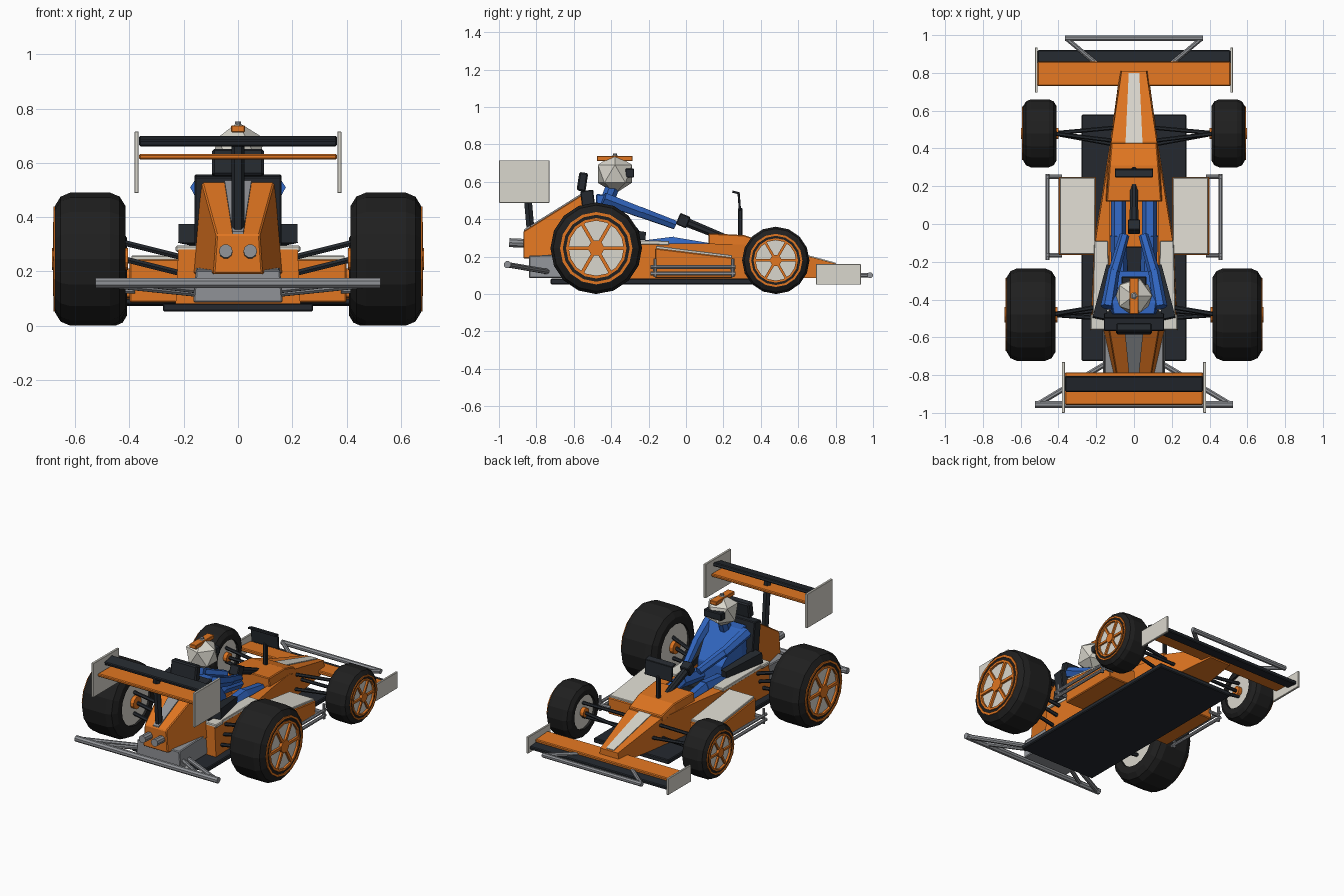
import bpy, bmesh, math
from mathutils import Vector, Matrix

if "Cube" in bpy.data.objects:
    bpy.data.objects.remove(bpy.data.objects["Cube"])

def mat(name, c):
    m = bpy.data.materials.new(name)
    m.diffuse_color = (*c, 1)
    m.use_nodes = True
    m.node_tree.nodes["Principled BSDF"].inputs["Base Color"].default_value = m.diffuse_color
    return m

ORANGE = mat("orange", (0.75, 0.18, 0.015))
DARK = mat("dark", (0.018, 0.022, 0.028))
RUBBER = mat("rubber", (0.014, 0.014, 0.014))
BLUE = mat("blue", (0.03, 0.13, 0.52))
WHITE = mat("white", (0.70, 0.68, 0.61))
METAL = mat("metal", (0.28, 0.29, 0.31))

def finish(name, bm, m, bevel=0):
    bmesh.ops.recalc_face_normals(bm, faces=bm.faces)
    me = bpy.data.meshes.new(name)
    bm.to_mesh(me)
    bm.free()
    ob = bpy.data.objects.new(name, me)
    bpy.context.collection.objects.link(ob)
    if m:
        me.materials.append(m)
    if bevel:
        b = ob.modifiers.new("bevel", 'BEVEL')
        b.width, b.segments = bevel, 1
    return ob

def box(name, x, y, z, m, rx=0, bevel=0.005):
    """Box from (min, max) ranges, tilted about its own x axis."""
    bm = bmesh.new()
    size = Vector((x[1] - x[0], y[1] - y[0], z[1] - z[0]))
    mid = Vector((sum(x), sum(y), sum(z))) / 2
    M = Matrix.Translation(mid) @ Matrix.Rotation(rx, 4, 'X') @ Matrix.Diagonal((*size, 1))
    bmesh.ops.create_cube(bm, size=1, matrix=M)
    return finish(name, bm, m, bevel)

def loft(name, sections, m, cx=0, bevel=0.005):
    """Skin of sections (y, half width bottom, half width top, z bottom, z top)."""
    bm = bmesh.new()
    rings = [[bm.verts.new(p) for p in ((cx - b, y, z0), (cx + b, y, z0), (cx + t, y, z1), (cx - t, y, z1))]
             for y, b, t, z0, z1 in sections]
    for r, q in zip(rings, rings[1:]):
        for i in range(4):
            bm.faces.new((r[i], r[(i + 1) % 4], q[(i + 1) % 4], q[i]))
    bm.faces.new(rings[0])
    bm.faces.new(rings[-1])
    return finish(name, bm, m, bevel)

def tube(name, a, b, r, m, n=8, r2=None):
    a, b = Vector(a), Vector(b)
    d = b - a
    M = Matrix.Translation((a + b) / 2) @ d.to_track_quat('Z', 'Y').to_matrix().to_4x4() \
        @ Matrix.Rotation(math.pi / n, 4, 'Z')
    bm = bmesh.new()
    bmesh.ops.create_cone(bm, cap_ends=True, segments=n, radius1=r, radius2=r2 or r, depth=d.length, matrix=M)
    return finish(name, bm, m)

def lathe(name, profile, centre, m, n=16):
    """Closed (x, radius) profile turned about a wheel axle."""
    bm = bmesh.new()
    cy, cz = centre
    rings = []
    for k in range(n):
        a = 2 * math.pi * k / n
        rings.append([bm.verts.new((x, cy + r * math.sin(a), cz - r * math.cos(a))) for x, r in profile])
    c = len(profile)
    for k in range(n):
        p, q = rings[k], rings[(k + 1) % n]
        for i in range(c):
            bm.faces.new((p[i], p[(i + 1) % c], q[(i + 1) % c], q[i]))
    return finish(name, bm, m)

def wheel(label, s, y, R, xi, xo):
    k = R / 0.245
    ch, c = 0.035 * k, (y, R)
    lathe(label + "_tyre", [(s * x, r) for x, r in (
        (xi, R * .62), (xi, R * .8), (xi + ch * .6, R * .94), (xi + ch * 1.6, R), (xo - ch * 1.6, R),
        (xo - ch * .6, R * .94), (xo, R * .8), (xo, R * .62))], c, RUBBER)
    for nm, r0, r1 in (("_outer_ring", .73, .79), ("_inner_ring", .60, .66)):
        lathe(label + nm, [(s * (xo - .01), R * r0), (s * (xo - .01), R * r1),
                           (s * (xo + .006), R * r1), (s * (xo + .006), R * r0)], c, ORANGE)
    tube(label + "_rim", (s * (xi + .015), y, R), (s * (xo - .008), y, R), R * .63, WHITE, 16)
    tube(label + "_hub", (s * (xi - .01), y, R), (s * (xo + .01), y, R), R * .17, ORANGE, 12)
    for i in range(6):
        a = math.pi / 3 * i + math.pi / 6
        d = Vector((0, math.sin(a), math.cos(a)))
        o = Vector((s * (xo - .003), y, R))
        tube(label + "_spoke", o + d * R * .1, o + d * R * .62, .013 * k, ORANGE, 4)

# Floor and main tub with cockpit opening
box("floor", (-.277, .277), (-.725, .58), (.052, .082), DARK)
tub = loft("tub_and_nose", [(-.56, .23, .22, .08, .28), (-.09, .21, .205, .08, .27), (.12, .175, .17, .08, .27),
                            (.44, .125, .12, .08, .26), (.81, .075, .065, .09, .16)], ORANGE, bevel=0)
cut = box("cockpit_cutter", (-.13, .13), (-.5, .12), (.15, .5), None, bevel=0)
cut.hide_render = True
cut.hide_viewport = True
bo = tub.modifiers.new("cockpit", 'BOOLEAN')
bo.operation, bo.object, bo.solver = 'DIFFERENCE', cut, 'EXACT'
loft("nose_stripe", [(.43, .045, .045, .25, .268), (.80, .028, .028, .15, .168)], WHITE, bevel=0)
loft("dash_cowl", [(.12, .15, .145, .26, .325), (.31, .14, .13, .255, .315), (.43, .125, .12, .24, .275)], ORANGE)

# Screen on a post
box("screen_post", (-.012, .012), (.278, .302), (.3, .46), DARK)
box("screen", (-.1, .1), (.279, .291), (.445, .54), DARK, .08, .002)
box("screen_lip", (-.1, .1), (.247, .287), (.537, .549), DARK, -.25, .002)

# Engine cover, gearbox, exhausts
loft("engine_cover", [(-.87, .09, .08, .19, .335), (-.55, .165, .135, .19, .535)], ORANGE)
loft("cover_stripe", [(-.865, .02, .02, .32, .346), (-.56, .05, .05, .515, .537)], METAL, bevel=0)
loft("gearbox", [(-.84, .165, .155, .085, .205), (-.55, .165, .155, .085, .215)], METAL)
for s in (-1, 1):
    tube("exhaust", (s * .045, -.945, .275), (s * .045, -.84, .27), .025, METAL, 10)

# Cockpit trim, seat
box("rear_trim", (-.23, .23), (-.56, -.48), (.272, .295), WHITE)
box("seat_base", (-.12, .12), (-.45, -.12), (.16, .22), DARK)
box("seat_back", (-.16, .16), (-.545, -.475), (.2, .555), DARK, .12)
box("headrest", (-.095, .095), (-.578, -.53), (.55, .65), DARK, -.15, .008)

# Steering column
tube("steering_column", (0, .27, .275), (0, 0, .385), .02, DARK, 8, .026)
box("steering_grip", (-.033, .033), (-.045, .015), (.36, .425), DARK, -.4)

# Driver
loft("driver_torso", [(-.48, .12, .11, .22, .535), (-.41, .13, .12, .22, .53), (-.25, .1, .09, .2, .34)], BLUE)
tube("driver_neck", (0, -.42, .5), (0, -.39, .58), .04, BLUE, 8)
bm = bmesh.new()
bmesh.ops.create_icosphere(bm, subdivisions=1, radius=.107, matrix=Matrix.Translation((0, -.38, .643)))
finish("helmet", bm, WHITE)
box("visor", (-.065, .065), (-.325, -.277), (.622, .672), DARK)
box("helmet_stripe", (-.025, .025), (-.477, -.285), (.712, .738), ORANGE, bevel=.003)
tube("helmet_stud", (0, -.38, .73), (0, -.38, .752), .012, METAL, 8)

# Wings
box("front_wing", (-.51, .51), (.73, .86), (.10, .122), ORANGE, -.06)
box("front_wing_flap", (-.51, .51), (.84, .92), (.075, .098), DARK, -.1)
box("rear_wing", (-.365, .365), (-.958, -.785), (.612, .632), ORANGE)
box("rear_wing_flap", (-.365, .365), (-.888, -.805), (.668, .692), DARK, .2)
tube("rear_wing_post", (0, -.83, .33), (0, -.86, .67), .024, DARK, 6)

# Bumpers
tube("front_bumper", (-.365, .984, .1), (.365, .984, .1), .016, METAL)
tube("rear_bumper", (-.525, -.955, .157), (.525, -.955, .157), .02, METAL)

for s in (-1, 1):
    side = "right" if s > 0 else "left"
    wheel(side + "_rear_wheel", s, -.48, .245, .415, .675)
    wheel(side + "_front_wheel", s, .48, .18, .41, .587)
    # Side pods and their bars
    cx = s * .3
    loft(side + "_pod", [(-.165, .1, .1, .085, .245), (.25, .1, .1, .085, .195)], ORANGE, cx)
    loft(side + "_pod_top", [(-.16, .093, .093, .235, .258), (.245, .093, .093, .185, .208)], WHITE, cx, .003)
    x = s * .458
    for z in (.11, .145):
        tube(side + "_side_bar", (x, -.19, z), (x, .265, z), .011, METAL)
    for y in (-.165, .25):
        tube(side + "_bar_post", (x, y, .09), (x, y, .19), .009, METAL)
        tube(side + "_bar_strut", (s * .38, y, .13), (x, y, .13), .012, METAL)
    # Cockpit rim and seat bolster
    loft(side + "_rim_trim", [(-.5, .045, .045, .272, .293), (-.09, .036, .036, .262, .284)], WHITE, s * .174, .003)
    tube(side + "_seat_bolster", (s * .185, -.5, .34), (s * .125, -.22, .31), .05, DARK, 4, .03)
    # Driver limbs
    tube(side + "_upper_arm", (s * .14, -.44, .51), (s * .105, -.24, .435), .037, BLUE, 6, .031)
    tube(side + "_forearm", (s * .105, -.25, .44), (s * .05, -.06, .37), .031, BLUE, 6, .026)
    tube(side + "_thigh", (s * .075, -.3, .24), (s * .083, -.06, .27), .043, BLUE, 6)
    tube(side + "_shin", (s * .083, -.07, .27), (s * .083, .14, .235), .04, BLUE, 6)
    # Wing end plates
    box(side + "_front_end_plate", (s * .517 - .007, s * .517 + .007), (.695, .935), (.05, .16), WHITE, 0, .002)
    box(side + "_rear_end_plate", (s * .374 - .008, s * .374 + .008), (-1, -.73), (.488, .715), WHITE, 0, .002)
    # Bumper struts
    tube(side + "_front_bumper_strut", (s * .355, .98, .1), (s * .2, .85, .1), .013, METAL)
    tube(side + "_rear_bumper_strut", (s * .51, -.955, .157), (s * .15, -.74, .12), .015, METAL)
    tube(side + "_rear_bumper_stay", (s * .37, -.95, .157), (s * .14, -.79, .13), .013, METAL)
    # Suspension arms
    for y, z, xb in ((-.44, .25, .2), (-.46, .19, .2), (-.5, .13, .16)):
        tube(side + "_rear_arm", (s * xb, y, z), (s * .44, -.48, z + .06 if z > .15 else .17), .012, DARK, 6)
    for y, z in ((.44, .22), (.42, .13), (.51, .16)):
        tube(side + "_front_arm", (s * .1, y, z), (s * .43, .48, z + .02), .011, DARK, 6)
